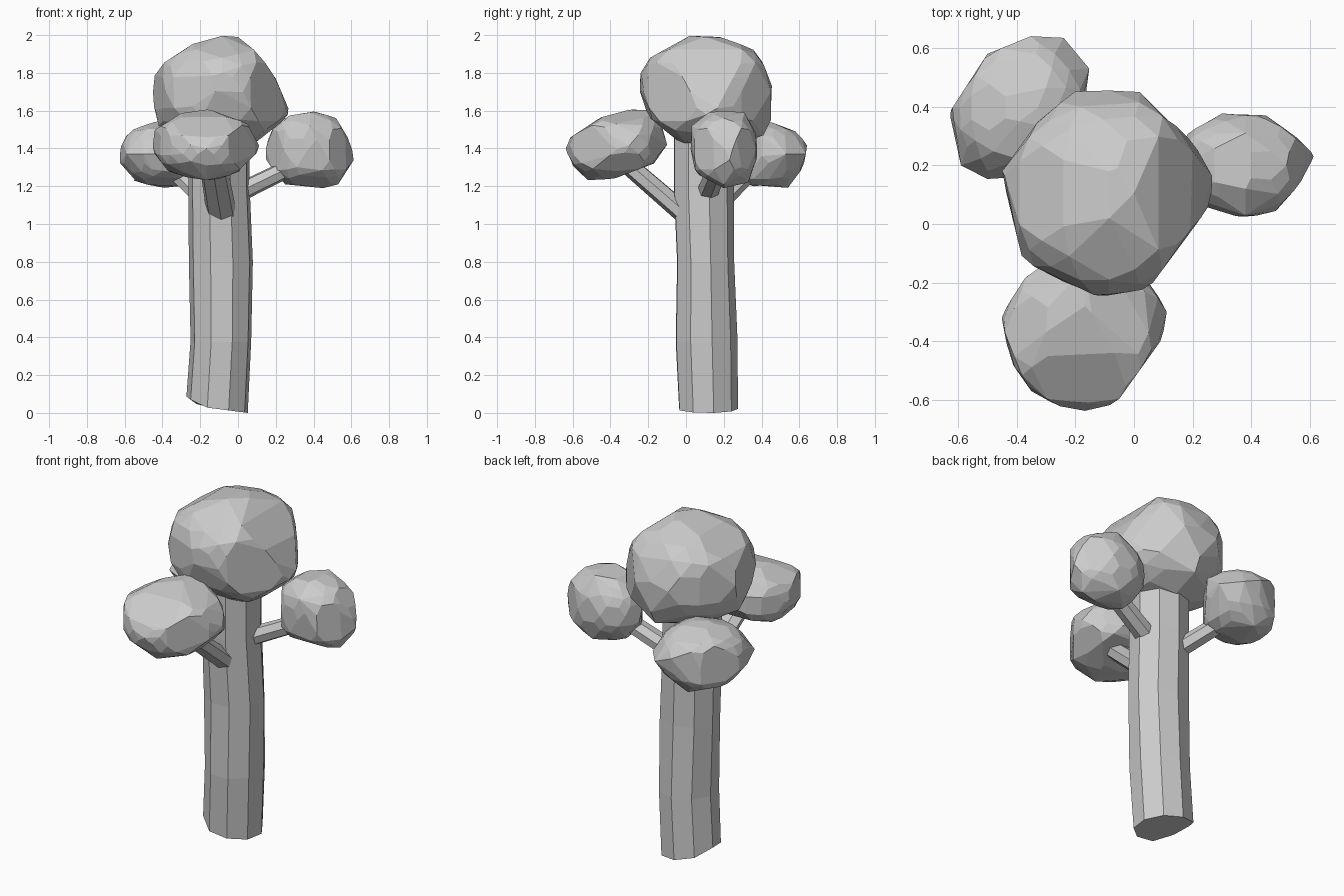
import bpy, bmesh, math
from mathutils import Vector

if "Cube" in bpy.data.objects:
    bpy.data.objects.remove(bpy.data.objects["Cube"])


def finish(name, bm):
    bmesh.ops.recalc_face_normals(bm, faces=bm.faces[:])
    me = bpy.data.meshes.new(name)
    bm.to_mesh(me)
    bm.free()
    ob = bpy.data.objects.new(name, me)
    bpy.context.collection.objects.link(ob)
    return ob


def tube(name, rings, sides, turn=0.0):
    """Loft through rings of (centre, half-width u, half-width v); closed ends."""
    bm = bmesh.new()
    axis = (Vector(rings[-1][0]) - Vector(rings[0][0])).normalized()
    u = Vector((0, 1, 0)).cross(axis) if abs(axis.z) > 0.95 else Vector((0, 0, 1)).cross(axis)
    u.normalize()
    v = axis.cross(u)
    loops = []
    for c, ru, rv in rings:
        loops.append([bm.verts.new(Vector(c) + u * ru * math.cos(a) + v * rv * math.sin(a))
                      for a in (turn + 2 * math.pi * i / sides for i in range(sides))])
    for lo, hi in zip(loops, loops[1:]):
        for i in range(sides):
            j = (i + 1) % sides
            bm.faces.new((lo[i], lo[j], hi[j], hi[i]))
    bm.faces.new(loops[0])
    bm.faces.new(loops[-1])
    return bm, loops


def blob(name, top, front, right):
    """Faceted foliage: an ellipsoid pressed inside its three convex outlines."""
    views = ((top, 0, 1), (front, 0, 2), (right, 1, 2))
    lo = Vector((min(p[0] for p in top), min(p[1] for p in top), min(p[1] for p in front)))
    hi = Vector((max(p[0] for p in top), max(p[1] for p in top), max(p[1] for p in front)))
    mid, half = (lo + hi) / 2, (hi - lo) / 2
    bm = bmesh.new()
    bmesh.ops.create_icosphere(bm, subdivisions=3, radius=1.03)
    for v in bm.verts:
        v.co = mid + Vector(v.co[k] * half[k] for k in range(3))
    planes = []
    for pts, a, b in views:
        m = Vector((mid[a], mid[b]))
        for p, q in zip(pts, pts[1:] + pts[:1]):
            n2 = Vector((q[1] - p[1], p[0] - q[0])).normalized()
            if n2.dot(Vector(p) - m) < 0:
                n2.negate()
            n = Vector((0, 0, 0))
            n[a], n[b] = n2
            planes.append((n, n2.dot(Vector(p))))
            co = mid.copy()
            co[a], co[b] = p
            bm.verts.new(co)
    for _ in range(12):
        for v in bm.verts:
            for n, d in planes:
                over = n.dot(v.co) - d
                if over > 0:
                    v.co -= n * over
    pts = [v.co.copy() for v in bm.verts]
    bm.free()
    bm = bmesh.new()
    for p in pts:
        bm.verts.new(p)
    bmesh.ops.remove_doubles(bm, verts=bm.verts[:], dist=0.03)
    bmesh.ops.convex_hull(bm, input=bm.verts[:])
    bmesh.ops.delete(bm, geom=[v for v in bm.verts if not v.link_faces], context='VERTS')
    bmesh.ops.dissolve_limit(bm, angle_limit=math.radians(9),
                             verts=bm.verts[:], edges=bm.edges[:])
    return finish(name, bm)


# Trunk, with a slanted foot
bm, loops = tube("trunk", [
    ((-0.11, 0.115, 0.03), 0.165, 0.16),
    ((-0.09, 0.105, 0.38), 0.163, 0.168),
    ((-0.09, 0.10, 0.80), 0.172, 0.155),
    ((-0.10, 0.09, 1.20), 0.165, 0.163),
    ((-0.10, 0.09, 1.55), 0.163, 0.163)], 9, 0.2)
for v in loops[0]:
    x = v.co.x
    v.co.z = max(0.0, 0.015 - 0.13 * (x + 0.06)) + max(0.0, -0.2 - x) * 0.6
low = min(v.co.z for v in loops[0])
for v in loops[0]:
    v.co.z -= low
finish("trunk", bm)

# Branches
for name, a, b, ru, rv in (
        ("front_branch", (-0.085, 0.01, 1.04), (-0.14, -0.36, 1.36), 0.082, 0.056),
        ("right_branch", (-0.02, 0.11, 1.155), (0.34, 0.18, 1.33), 0.06, 0.052),
        ("back_branch", (-0.14, 0.16, 1.10), (-0.40, 0.40, 1.34), 0.06, 0.052)):
    finish(name, tube(name, [(a, ru, rv), (b, ru * 0.9, rv * 0.9)], 7, 0.3)[0])

# Foliage
blob("crown",
     [(-.45, .18), (-.43, .08), (-.38, -.12), (-.3, -.17), (-.12, -.25), (.05, -.22),
      (.25, .05), (.28, .17), (.18, .3), (.02, .45), (-.19, .46), (-.32, .36)],
     [(-.45, 1.78), (-.37, 1.88), (-.25, 1.95), (-.07, 2), (0, 1.99), (.1, 1.92),
      (.2, 1.77), (.28, 1.58), (.08, 1.42), (-.2, 1.4), (-.42, 1.52), (-.45, 1.6)],
     [(-.25, 1.72), (-.24, 1.8), (-.19, 1.88), (.02, 2), (.18, 1.99), (.35, 1.93),
      (.4, 1.87), (.46, 1.73), (.45, 1.55), (.41, 1.47), (.25, 1.41), (0, 1.4), (-.2, 1.57)])
blob("front_foliage",
     [(-.455, -.32), (-.42, -.47), (-.35, -.57), (-.26, -.62), (-.15, -.64), (-.06, -.61),
      (.09, -.4), (.12, -.3), (.05, -.2), (-.12, -.1), (-.3, -.13), (-.38, -.19)],
     [(-.455, 1.39), (-.44, 1.5), (-.3, 1.59), (-.13, 1.61), (.05, 1.53), (.12, 1.4),
      (.01, 1.28), (-.1, 1.235), (-.22, 1.23), (-.37, 1.28)],
     [(-.64, 1.4), (-.6, 1.31), (-.52, 1.23), (-.38, 1.24), (-.17, 1.32), (-.1, 1.42),
      (-.15, 1.6), (-.28, 1.61), (-.45, 1.565), (-.61, 1.46)])
blob("right_foliage",
     [(.62, .23), (.55, .3), (.45, .37), (.3, .38), (.19, .32), (.14, .22),
      (.24, .06), (.37, .02), (.48, .04), (.56, .13)],
     [(.14, 1.4), (.19, 1.52), (.28, 1.58), (.4, 1.6), (.52, 1.56), (.58, 1.46),
      (.62, 1.35), (.53, 1.21), (.45, 1.19), (.25, 1.21), (.15, 1.33)],
     [(.02, 1.42), (.03, 1.52), (.12, 1.59), (.2, 1.6), (.31, 1.59), (.37, 1.48),
      (.38, 1.36), (.33, 1.22), (.2, 1.19), (.05, 1.27)])
blob("back_foliage",
     [(-.34, .645), (-.24, .635), (-.15, .53), (-.17, .4), (-.28, .24), (-.4, .16),
      (-.5, .15), (-.59, .2), (-.63, .38), (-.5, .58)],
     [(-.63, 1.33), (-.62, 1.41), (-.58, 1.49), (-.45, 1.54), (-.3, 1.55), (-.18, 1.47),
      (-.15, 1.36), (-.25, 1.2), (-.42, 1.19), (-.55, 1.23)],
     [(.645, 1.42), (.62, 1.3), (.54, 1.19), (.35, 1.2), (.2, 1.26), (.15, 1.38),
      (.22, 1.5), (.35, 1.55), (.45, 1.54), (.58, 1.49)])
